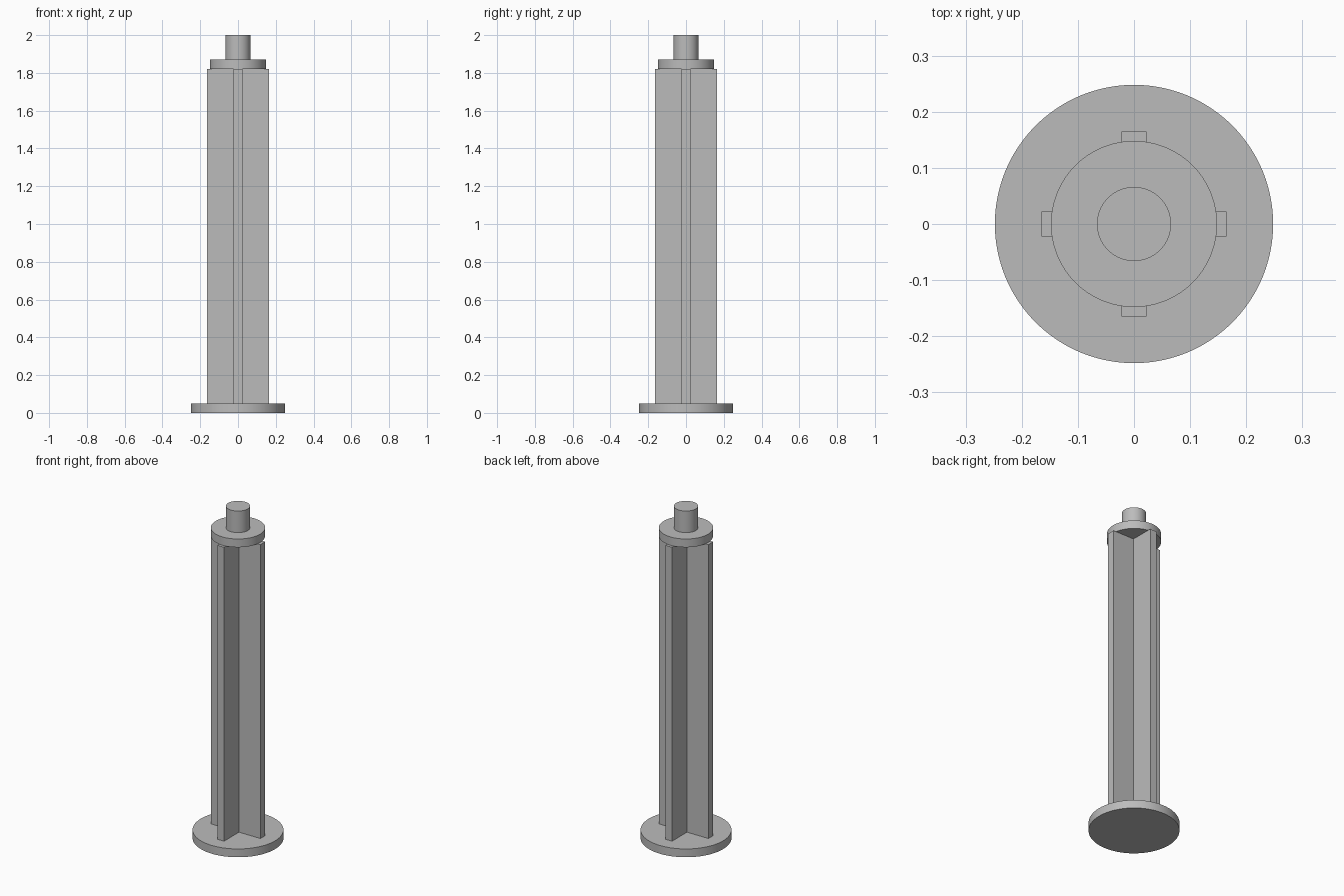
import bpy
import bmesh
import math

cube = bpy.data.objects.get("Cube")
if cube:
    bpy.data.objects.remove(cube, do_unlink=True)

GREY = (0.5, 0.5, 0.5, 1.0)
grey = bpy.data.materials.new("plain grey")
grey.use_nodes = True
grey.diffuse_color = GREY
grey.node_tree.nodes["Principled BSDF"].inputs["Base Color"].default_value = GREY


def disc(name, radius, bottom, top):
    """Smooth-sided cylinder between two heights."""
    bpy.ops.mesh.primitive_cylinder_add(
        vertices=96, radius=radius, depth=top - bottom,
        location=(0, 0, (bottom + top) / 2))
    obj = bpy.context.object
    obj.name = name
    obj.data.materials.append(grey)
    bpy.ops.object.shade_smooth_by_angle(angle=math.radians(30))
    return obj


def cross_column(name, reach, half, bottom, top):
    """Plus-shaped profile extruded upwards."""
    arm = [(half, half), (reach, half), (reach, -half)]
    bm = bmesh.new()
    verts = []
    for turn in range(4):
        angle = -turn * math.pi / 2
        c, s = math.cos(angle), math.sin(angle)
        verts += [bm.verts.new((x * c - y * s, x * s + y * c, bottom)) for x, y in arm]
    face = bm.faces.new(verts)
    up = bmesh.ops.extrude_face_region(bm, geom=[face], use_keep_orig=True)
    moved = [v for v in up["geom"] if isinstance(v, bmesh.types.BMVert)]
    bmesh.ops.translate(bm, verts=moved, vec=(0, 0, top - bottom))
    bmesh.ops.recalc_face_normals(bm, faces=bm.faces)
    mesh = bpy.data.meshes.new(name)
    bm.to_mesh(mesh)
    bm.free()
    mesh.materials.append(grey)
    obj = bpy.data.objects.new(name, mesh)
    bpy.context.collection.objects.link(obj)
    return obj


# Round foot, ribbed shaft, collar and top pin
disc("base_disc", 0.248, 0.0, 0.05)
cross_column("cross_shaft", 0.165, 0.0225, 0.05, 1.82)
disc("collar", 0.148, 1.82, 1.87)
disc("top_pin", 0.066, 1.87, 2.0)
